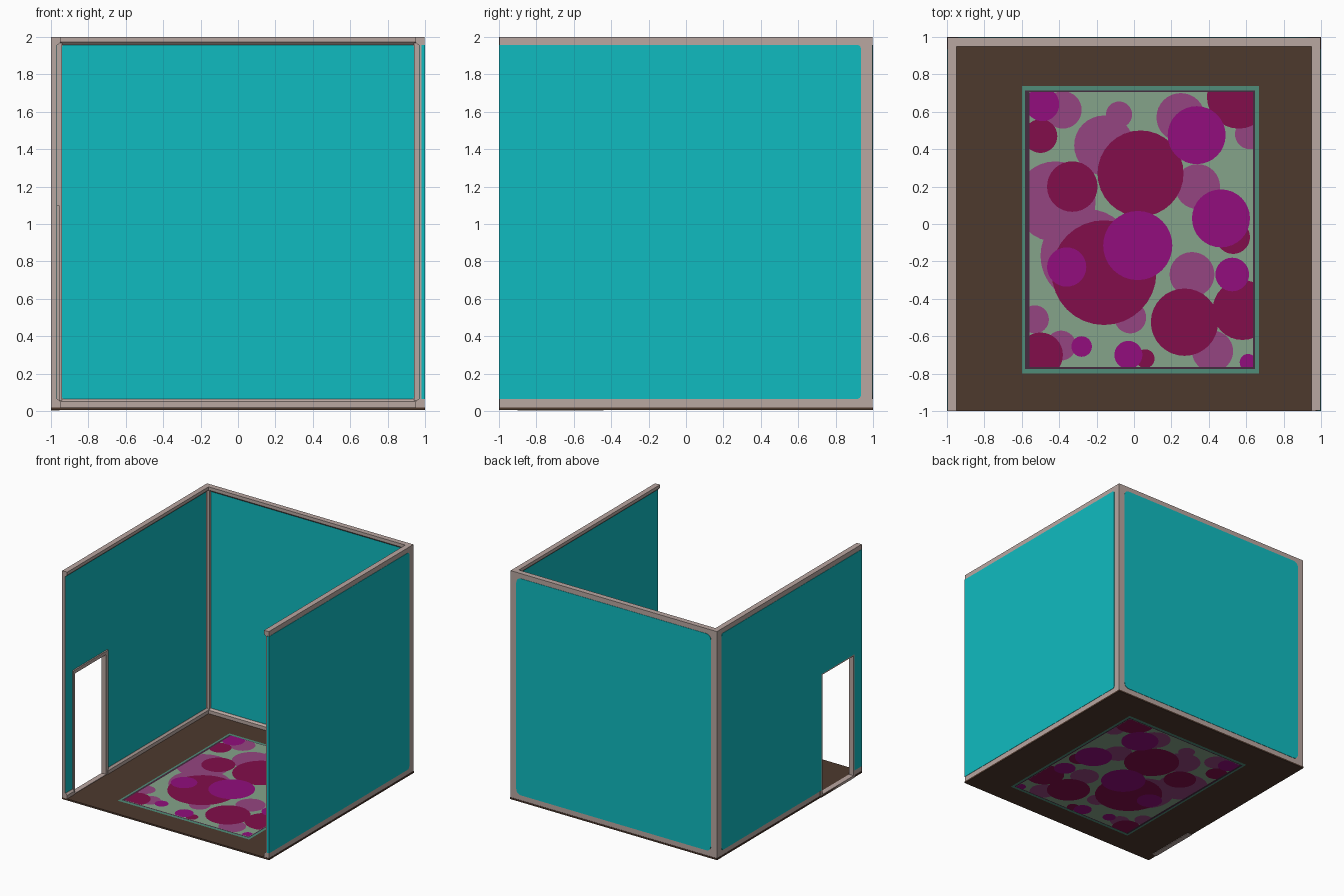
import bpy
import bmesh
from mathutils import Matrix, Vector
from math import sin, cos, pi

cube = bpy.data.objects.get("Cube")
if cube:
    bpy.data.objects.remove(cube, do_unlink=True)


def material(name, *rgb):
    mat = bpy.data.materials.new(name)
    mat.use_nodes = True
    colour = (*rgb, 1)
    mat.diffuse_color = colour
    mat.node_tree.nodes["Principled BSDF"].inputs["Base Color"].default_value = colour
    return mat


TEAL = material("teal paint", .005, .5, .53)
BEIGE = material("beige trim", .485, .385, .355)
BROWN = material("dark brown floor", .075, .041, .027)
GREEN = material("rug pale green", .235, .367, .251)
MAUVE = material("rug mauve", .3, .06, .22)
MAROON = material("rug maroon", .223, .004, .07)
MAGENTA = material("rug magenta", .287, .004, .205)
EDGE = material("rug sea green edge", .08, .262, .188)
DARK = material("rug dark line", .06, .025, .05)


def finish(name, bm, mat):
    mesh = bpy.data.meshes.new(name)
    bm.to_mesh(mesh)
    bm.free()
    mesh.materials.append(mat)
    obj = bpy.data.objects.new(name, mesh)
    bpy.context.collection.objects.link(obj)
    return obj


def prism(name, outline, axis, start, end, mat):
    """Extrude a (u, z) outline along x or y."""
    bm = bmesh.new()
    place = (lambda u, z, d: (d, u, z)) if axis == "x" else (lambda u, z, d: (u, d, z))
    face = bm.faces.new([bm.verts.new(place(u, z, start)) for u, z in outline])
    grown = bmesh.ops.extrude_face_region(bm, geom=[face])["geom"]
    shift = Vector(place(0, 0, end - start))
    bmesh.ops.translate(bm, vec=shift, verts=[v for v in grown if isinstance(v, bmesh.types.BMVert)])
    bmesh.ops.recalc_face_normals(bm, faces=bm.faces)
    return finish(name, bm, mat)


def box(name, x0, x1, y0, y1, z0, z1, mat):
    return prism(name, [(x0, z0), (x1, z0), (x1, z1), (x0, z1)], "y", y0, y1, mat)


def panel(u0, u1, z0, z1, left=0, right=0, door=None):
    """Rectangle outline with rounded left and right corners and an optional door notch."""
    pts = []
    corners = [(u0, z0, 1, 1, left, 2), (u1, z0, -1, 1, right, 3),
               (u1, z1, -1, -1, right, 0), (u0, z1, 1, -1, left, 1)]
    for i, (u, z, su, sz, r, quarter) in enumerate(corners):
        steps = 6 if r else 0
        for k in range(steps + 1):
            a = (quarter + k / max(steps, 1)) * pi / 2
            if r:
                pts.append((u + su * r + r * cos(a), z + sz * r + r * sin(a)))
            else:
                pts.append((u, z))
        if i == 0 and door:
            d0, d1, top = door
            pts += [(d0, z0), (d0, top), (d1, top), (d1, z0)]
    return pts


# Main sizes
INNER, SKIN, FLOOR = .97, .997, .02
PANEL_LOW, PANEL_HIGH = .065, 1.957
DOOR = (-.9, -.44, 1.08)

# Floor slab
box("floor", -1, 1, -1, 1, .006, FLOOR, BROWN)

# Back wall: core, outer panel and inner panel
box("back_wall", -SKIN, SKIN, INNER, SKIN, FLOOR, 2, BEIGE)
prism("back_wall_outer_panel", panel(-.94, .94, PANEL_LOW, PANEL_HIGH, .045, .045),
      "y", SKIN, 1, TEAL)
prism("back_wall_inner_panel", panel(-.94, .94, PANEL_LOW, PANEL_HIGH, .01, .01),
      "y", INNER - .003, INNER, TEAL)

# Side walls, the right one with the doorway
for side, s, door in (("left", 1, None), ("right", -1, DOOR)):
    prism(f"{side}_wall", panel(-SKIN, SKIN, FLOOR, 2, door=door), "x", s * INNER, s * SKIN, BEIGE)
    prism(f"{side}_wall_outer_panel", panel(-1, .935, PANEL_LOW, PANEL_HIGH, right=.02, door=door),
          "x", s * SKIN, s, TEAL)
    prism(f"{side}_wall_inner_panel", panel(-SKIN, .94, PANEL_LOW, PANEL_HIGH, door=door),
          "x", s * INNER, s * (INNER - .003), TEAL)
box("left_wall_painted_end", .982, SKIN, -1, -SKIN, PANEL_LOW, PANEL_HIGH, TEAL)
box("right_wall_end_trim", -1, -INNER, -1.0005, -SKIN, FLOOR, 2, BEIGE)

# Crown moulding and baseboard profiles, measured outward from the room centre
CROWN = [(.97, 1.957), (.965, 1.957), (.95, 1.972), (.95, 2), (.97, 2)]
BASE = [(.97, .065), (.965, .065), (.95, .05), (.95, .02), (.97, .02)]


def skirting(name, profile, door=False):
    runs = [(-1, DOOR[0]), (DOOR[1], INNER)] if door else [(-1, INNER)]
    prism(f"left_{name}", profile, "y", -1, INNER, BEIGE)
    for i, (a, b) in enumerate(runs):
        prism(f"right_{name}_{i}", [(-u, z) for u, z in profile], "y", a, b, BEIGE)
    prism(f"back_{name}", profile, "x", -INNER, INNER, BEIGE)


skirting("crown", CROWN)
skirting("baseboard", BASE, door=True)

# Upright trim in the two inner corners
for side, s in (("left", 1), ("right", -1)):
    x0, x1 = sorted((s * .942, s * INNER))
    box(f"{side}_corner_trim", x0, x1, .955, INNER, FLOOR, 2, BEIGE)

# Door frame and threshold
d0, d1, top = DOOR
for name, y0, y1, z0, z1 in (("front_jamb", d0 - .005, d0 + .015, FLOOR, top + .02),
                             ("back_jamb", d1 - .015, d1 + .015, FLOOR, top + .02),
                             ("head", d0, d1, top - .01, top + .02)):
    box(f"door_{name}", -1, -.955, y0, y1, z0, z1, BEIGE)
box("door_threshold", -1, -.955, d0, d1, .002, FLOOR + .004, BEIGE)

# Rug: thin layers seen on the floor and again on its underside
LIFT = .001
RUG = (-.56, .637, -.765, .705)


def layer_heights(level):
    return ((FLOOR + LIFT * level, False), (.006 - LIFT * level, True))


def rug_sheet(name, level, x0, x1, y0, y1, mat):
    bm = bmesh.new()
    for z, under in layer_heights(level):
        face = bm.faces.new([bm.verts.new((x, y, z)) for x, y in
                             ((x0, y0), (x1, y0), (x1, y1), (x0, y1))])
        if under:
            face.normal_flip()
    finish(name, bm, mat)


def rug_spots(name, level, spots, mat):
    """Discs trimmed to the rug rectangle."""
    bm = bmesh.new()
    for z, under in layer_heights(level):
        for x, y, r in spots:
            made = bmesh.ops.create_circle(bm, cap_ends=True, segments=32, radius=r,
                                           matrix=Matrix.Translation((x, y, z)))
            face = made["verts"][0].link_faces[0]
            face.normal_update()
            if (face.normal.z < 0) != under:
                face.normal_flip()
    x0, x1, y0, y1 = RUG
    for point, normal in (((x0, 0, 0), (-1, 0, 0)), ((x1, 0, 0), (1, 0, 0)),
                          ((0, y0, 0), (0, -1, 0)), ((0, y1, 0), (0, 1, 0))):
        bmesh.ops.bisect_plane(bm, geom=bm.verts[:] + bm.edges[:] + bm.faces[:],
                               plane_co=point, plane_no=normal, clear_outer=True)
    finish(name, bm, mat)


rug_sheet("rug_edge", 1, -.6, .667, -.8, .738, EDGE)
rug_sheet("rug_dark_line", 2, -.582, .647, -.775, .713, DARK)
rug_sheet("rug_base", 3, *RUG, GREEN)
rug_spots("rug_mauve_spots", 4, [
    (-.38, .61, .1), (-.08, .585, .07), (-.16, .42, .16), (.25, .57, .13),
    (.34, .2, .12), (.62, .48, .08), (-.42, .12, .215), (-.25, -.17, .25),
    (.31, -.27, .12), (-.53, -.51, .075), (-.02, -.5, .085), (-.39, -.65, .08),
    (.42, -.68, .11)], MAUVE)
rug_spots("rug_maroon_spots", 5, [
    (-.5, .47, .09), (-.33, .2, .135), (.035, .27, .23), (-.16, -.26, .28),
    (.56, .68, .17), (.53, -.07, .09), (.27, -.525, .18), (.58, -.46, .16),
    (-.5, -.7, .12), (.06, -.72, .05)], MAROON)
rug_spots("rug_magenta_spots", 6, [
    (-.49, .64, .09), (.335, .475, .155), (.465, .03, .155), (.02, -.115, .185),
    (-.36, -.23, .105), (.525, -.27, .09), (-.28, -.655, .055), (-.03, -.7, .075),
    (.61, -.74, .045)], MAGENTA)
